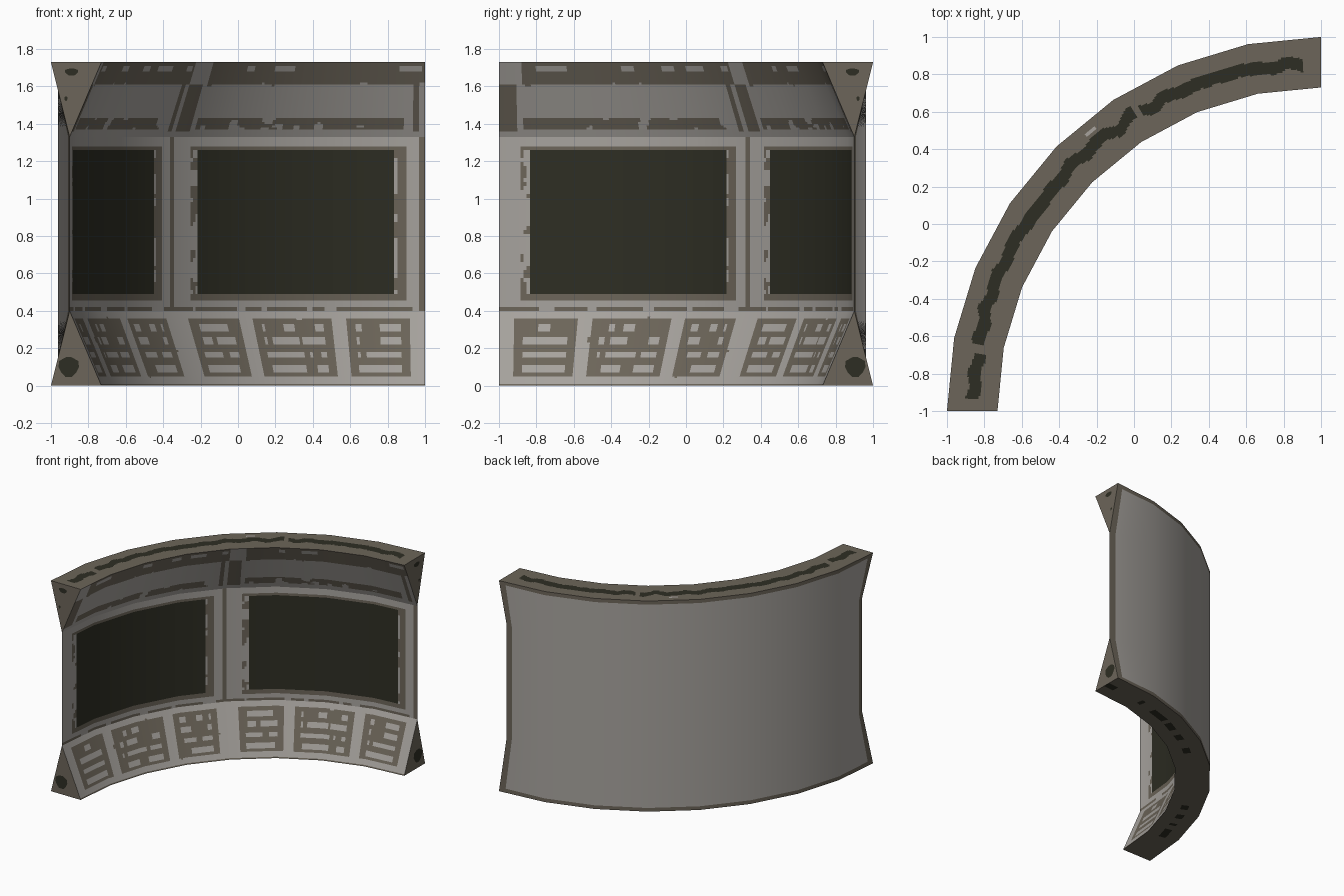
import bpy, bmesh, math
from mathutils import Vector, noise

if "Cube" in bpy.data.objects:
    bpy.data.objects.remove(bpy.data.objects["Cube"])

CX, CY, SEG = 1.0, -1.0, 11.25          # arc centre, degrees per facet
H, Z1, Z2 = 1.73, 0.40, 1.33            # height and slope break lines
R_IN, R_MID, R_OUT = 1.73, 1.90, 2.00


def material(name, rgb):
    m = bpy.data.materials.new(name)
    m.diffuse_color = (*rgb, 1)
    m.use_nodes = True
    m.node_tree.nodes["Principled BSDF"].inputs["Base Color"].default_value = m.diffuse_color
    return m


MATS = [material("pale grey", (0.385, 0.365, 0.34)),
        material("warm grey brown", (0.15, 0.13, 0.10)),
        material("near black", (0.027, 0.027, 0.017))]
PALE, TAN, BLACK = 0, 1, 2


def ring(a, r, z):
    a = math.radians(a)
    return Vector((CX - r * math.sin(a), CY + r * math.cos(a), z))


def facet_point(a, prof):
    """Point on the eight-sided arc; prof(ring angle) gives (radius, z)."""
    k = min(int(a / SEG), 7)
    f = a / SEG - k
    return ring(k * SEG, *prof(k * SEG)).lerp(ring((k + 1) * SEG, *prof((k + 1) * SEG)), f)


def steps(lo, hi, n):
    return [lo + (hi - lo) * i / n for i in range(n + 1)]


def speck(a, z, sa=0.5, sz=18.0):
    return noise.noise(Vector((a * sa, z * sz, 3.7)))


def sheet(name, vs, prof, rule, nrm, flip=False):
    """Curved sheet: angle across, v along the profile, coloured by rule(a, v)."""
    us = sorted(set(steps(0, 90, 180) + [k * SEG for k in range(9)]))
    n = len(vs)
    verts = [facet_point(a, lambda ra, v=v: prof(ra, v)) for a in us for v in vs]
    faces, cols = [], []
    for i in range(len(us) - 1):
        for j in range(n - 1):
            q = (i * n + j, (i + 1) * n + j, (i + 1) * n + j + 1, i * n + j + 1)
            faces.append(q[::-1] if flip else q)
            cols.append(rule((us[i] + us[i + 1]) / 2, (vs[j] + vs[j + 1]) / 2))
    me = bpy.data.meshes.new(name)
    me.from_pydata(verts, [], faces)
    for m in MATS:
        me.materials.append(m)
    for p, c in zip(me.polygons, cols):
        p.material_index = c
        p.use_smooth = True
    # rounded shading over the faceted outline
    out, up = nrm
    normals = []
    for a in us:
        d = ring(a, out, up) - ring(a, 0, 0)
        normals += [d.normalized()] * n
    me.normals_split_custom_set_from_vertices(normals)
    ob = bpy.data.objects.new(name, me)
    bpy.context.collection.objects.link(ob)


def end_radius(z):
    """Outer radius at the two pinched ends."""
    if z < Z1:
        return R_OUT + (R_MID - R_OUT) * z / Z1
    if z > Z2:
        return R_MID + (R_OUT - R_MID) * (z - Z2) / (H - Z2)
    return R_MID


# --- colour rules, repeating every 45 degrees ---
def lower_rule(a, z):
    m = a % 45
    w = 0.35 * speck(a, z)
    for lo, hi in ((2.5, 13), (15.5, 29.5), (32, 42.5)):
        if lo + w < m < hi + w and 0.05 < z + 0.02 * w < 0.36:
            for zc, gap in ((0.31, 0.1), (0.24, -0.25), (0.165, -0.3), (0.09, -0.25)):
                if lo + 1.6 < m < hi - 1.6 and abs(z - zc) < 0.019 and speck(a, zc, 0.45) > gap:
                    return PALE
            return TAN
    return TAN if z < 0.012 else PALE


def window_rule(a, z):
    m = a % 45
    if 5 < m < 40 and 0.49 < z < 1.26:
        return BLACK
    if z < 0.42 and speck(a, z) > -0.2:
        return TAN
    if m < 1.2:
        return TAN
    if 3.2 < m < 41.3 and 0.455 < z < 1.28:
        ragged = (m > 40 or m > 4.4) and 0.49 < z < 1.26
        return PALE if ragged and speck(a, z) > -0.05 else TAN
    return PALE


def upper_rule(a, z):
    m = a % 45
    if z > 1.61 + 0.01 * speck(a, z):
        if m > 41.2 or (1.68 < z < 1.71 and speck(a, 1.7, 0.3) > 0.12):
            return PALE
        return TAN
    if z > 1.36 and (m > 42.2 or 1 < m < 2.2):
        return TAN
    if 1.37 < z < 1.43 and 3.5 < m < 41 and speck(a, z, 0.4) < 0.3:
        return TAN
    return PALE


def back_rule(a, z):
    return TAN if min(a, 90 - a) < 1.3 or min(z, H - z) < 0.03 else PALE


def top_rule(a, r):
    w = 0.03 * speck(a, 1, 0.35)
    if 3 < a < 88 and abs(r - 1.872 - w) < 0.034 and not 31 < a < 32.2 and not 79 < a < 80.5:
        return BLACK
    return PALE if 38.5 < a < 40.5 and abs(r - 1.945) < 0.012 else TAN


def bottom_rule(a, r):
    return BLACK if abs(r - 1.87) < 0.03 and speck(a, 2, 0.3) > 0.12 else TAN


# --- curved surfaces ---
sheet("lower_sloped_panels", steps(0, Z1, 40),
      lambda ra, z: (R_IN + (R_MID - R_IN) * z / Z1, z), lower_rule, (-0.4, 0.17), True)
sheet("window_wall", [Z1, 0.42, 0.455] + steps(0.49, 1.26, 36) + [1.28, Z2],
      lambda ra, z: (R_MID, z), window_rule, (-1, 0), True)
sheet("upper_sloped_panels", steps(Z2, H, 40),
      lambda ra, z: (R_MID + (R_IN - R_MID) * (z - Z2) / (H - Z2), z), upper_rule, (-0.4, -0.17), True)
sheet("back_shell", [0, 0.03, 0.2, Z1, 0.86, Z2, 1.53, 1.70, H],
      lambda ra, z: (end_radius(z) if ra in (0, 90) else R_OUT, z), back_rule, (1, 0))
sheet("top_face", steps(R_IN, R_OUT, 30), lambda ra, r: (r, H), top_rule, (0, 1), True)
sheet("bottom_face", steps(R_IN, R_OUT, 18), lambda ra, r: (r, 0), bottom_rule, (0, -1))


# --- triangular end caps with dark spots ---
def end_plate(name, a, pts, mat, lift=0.0):
    """Flat polygon in (radius, z) on the end plane at angle 0 or 90."""
    off = Vector((lift, 0, 0)) if a == 0 else Vector((0, -lift, 0))
    bm = bmesh.new()
    f = bm.faces.new([bm.verts.new(ring(a, r, z) + off) for r, z in pts])
    f.normal_update()
    if f.normal.dot(Vector((1, 0, 0)) if a == 0 else Vector((0, -1, 0))) < 0:
        f.normal_flip()
    me = bpy.data.meshes.new(name)
    bm.to_mesh(me)
    bm.free()
    me.materials.append(MATS[mat])
    bpy.context.collection.objects.link(bpy.data.objects.new(name, me))


def blob(r, z, w, h):
    return [(r + w * math.cos(t) * (1 + 0.15 * math.sin(3 * t)), z + h * math.sin(t))
            for t in steps(0, 2 * math.pi, 10)[:-1]]


for side, ang in (("right", 0), ("left", 90)):
    end_plate(side + "_lower_end_cap", ang, [(R_IN, 0), (R_OUT, 0), (R_MID, Z1)], TAN)
    end_plate(side + "_upper_end_cap", ang, [(R_IN, H), (R_OUT, H), (R_MID, Z2)], TAN)
    end_plate(side + "_upper_spot", ang, blob(1.89, 1.677, 0.036, 0.02), BLACK, 0.002)
    end_plate(side + "_small_spot", ang, blob(1.92, 1.535, 0.009, 0.013), BLACK, 0.002)
    end_plate(side + "_lower_spot", ang, blob(1.905, 0.10, 0.055, 0.055), BLACK, 0.002)
